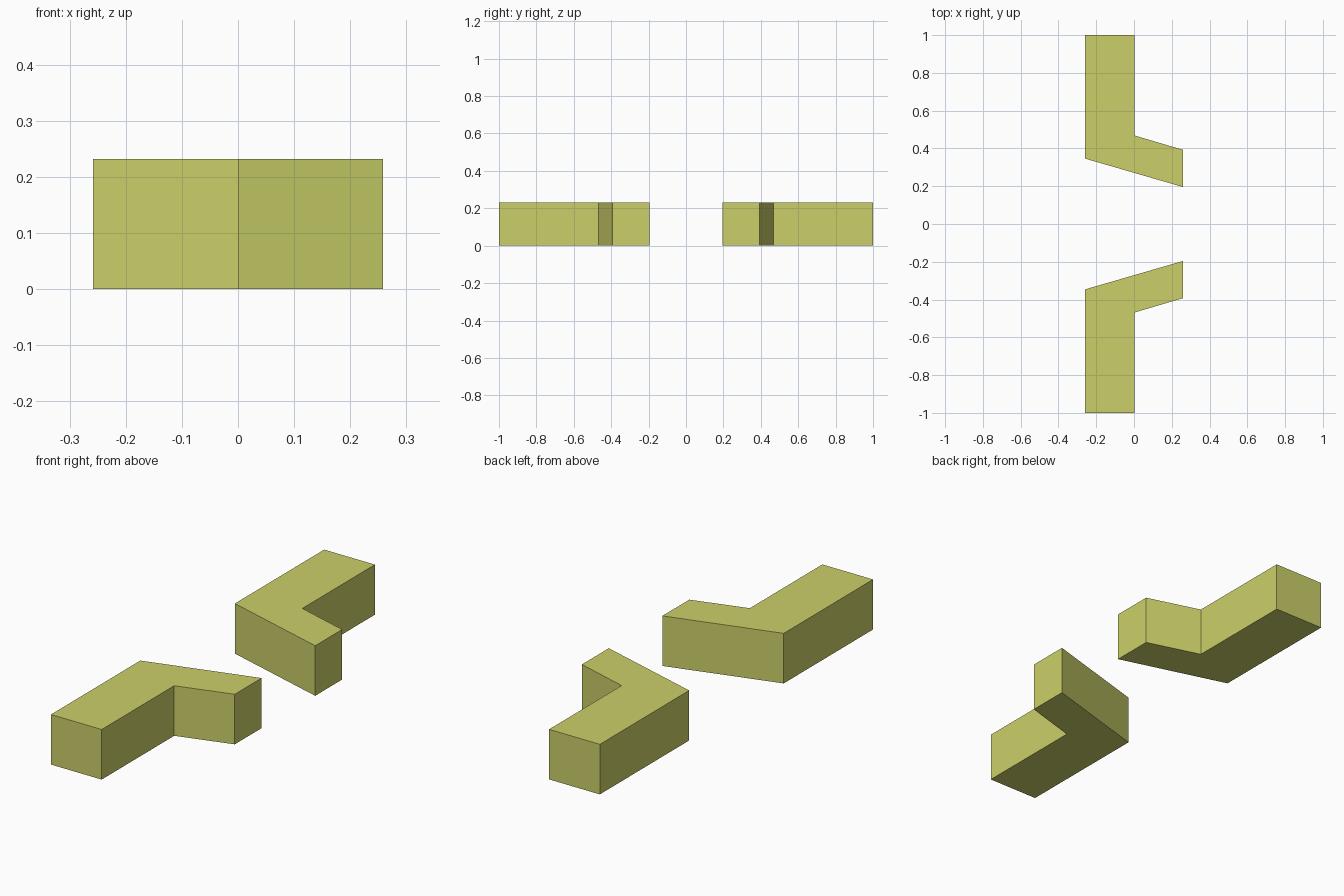
import bpy, bmesh

if "Cube" in bpy.data.objects:
    bpy.data.objects.remove(bpy.data.objects["Cube"])

HEIGHT = 0.232
# Bent footprint of one wing, on the +y side
PROFILE = [(-0.2585, 1.0), (-0.2585, 0.346), (0.2585, 0.196),
           (0.2585, 0.393), (0.0015, 0.469), (0.0015, 1.0)]

mat = bpy.data.materials.new("olive_yellow")
mat.diffuse_color = (0.60, 0.63, 0.14, 1)
mat.use_nodes = True
mat.node_tree.nodes["Principled BSDF"].inputs["Base Color"].default_value = mat.diffuse_color


def bent_block(name, side):
    """Extrude the footprint upward; side = 1 or -1 mirrors it across y."""
    bm = bmesh.new()
    face = bm.faces.new([bm.verts.new((x, side * y, 0)) for x, y in PROFILE])
    top = bmesh.ops.extrude_face_region(bm, geom=[face])["geom"]
    moved = [v for v in top if isinstance(v, bmesh.types.BMVert)]
    bmesh.ops.translate(bm, verts=moved, vec=(0, 0, HEIGHT))
    # Make sure the block is closed at the bottom
    bmesh.ops.holes_fill(bm, edges=bm.edges[:], sides=0)
    bmesh.ops.recalc_face_normals(bm, faces=bm.faces[:])
    mesh = bpy.data.meshes.new(name)
    bm.to_mesh(mesh)
    bm.free()
    mesh.materials.append(mat)
    bpy.context.collection.objects.link(bpy.data.objects.new(name, mesh))


# Two mirrored wings with an open passage between them
bent_block("back_bent_wing", 1)
bent_block("front_bent_wing", -1)
